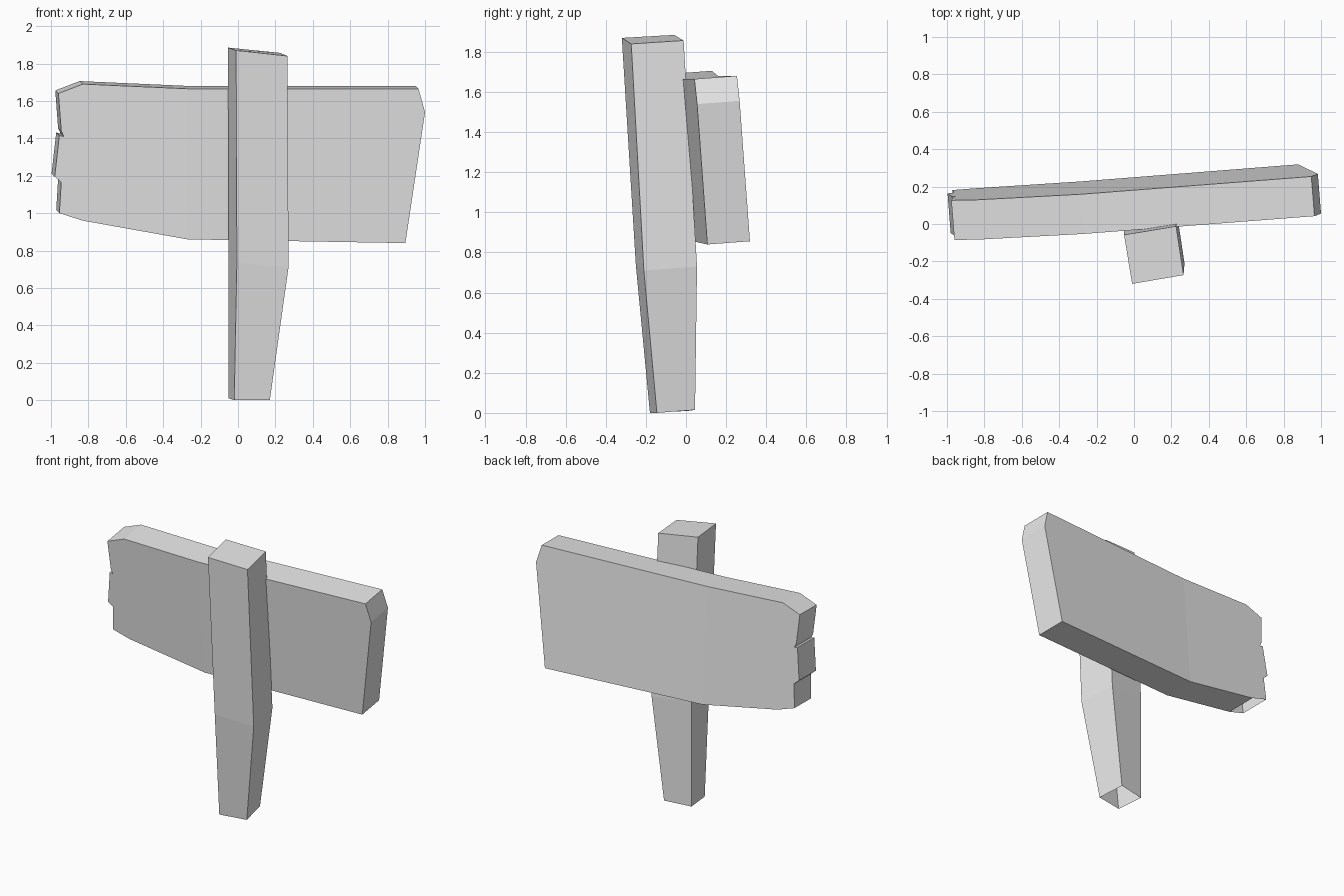
import bpy
import bmesh
from mathutils import Vector

cube = bpy.data.objects.get("Cube")
if cube:
    bpy.data.objects.remove(cube, do_unlink=True)

# One flat grey for the whole sign
grey = bpy.data.materials.new("plain_grey")
grey.use_nodes = True
grey.diffuse_color = (0.8, 0.8, 0.8, 1)
grey.node_tree.nodes["Principled BSDF"].inputs["Base Color"].default_value = (0.8, 0.8, 0.8, 1)


def loft(name, rings, caps, open_faces=()):
    """Join matching rings with quads, cap both ends, then remove the open faces."""
    bm = bmesh.new()
    loops = [[bm.verts.new(p) for p in ring] for ring in rings]
    n = len(rings[0])
    sides = []
    for a, b in zip(loops, loops[1:]):
        for i in range(n):
            j = (i + 1) % n
            sides.append(bm.faces.new((a[i], a[j], b[j], b[i])))
    ends = []
    for cap in caps:
        for loop in (loops[0], loops[-1]):
            ends.append(bm.faces.new([loop[i] for i in cap]))
    bmesh.ops.recalc_face_normals(bm, faces=bm.faces[:])
    everything = sides + ends
    bmesh.ops.delete(bm, geom=[everything[i] for i in open_faces], context='FACES_ONLY')
    mesh = bpy.data.meshes.new(name)
    bm.to_mesh(mesh)
    bm.free()
    mesh.materials.append(grey)
    obj = bpy.data.objects.new(name, mesh)
    bpy.context.collection.objects.link(obj)
    return obj


# Leaning post: straight shaft, tapered foot, open underneath
post_rings = [
    [(-0.02, -0.18, 0.0), (0.17, -0.145, 0.0), (0.14, 0.045, 0.015), (-0.05, 0.01, 0.01)],
    [(-0.006, -0.25, 0.735), (0.27, -0.21, 0.71), (0.23, 0.055, 0.73), (-0.05, 0.012, 0.75)],
    [(-0.01, -0.32, 1.87), (0.265, -0.273, 1.84), (0.225, -0.012, 1.857), (-0.053, -0.058, 1.885)],
]
loft("post", post_rings, [range(4)], open_faces=[8])

# Board outline (x, z), clockwise from the top of the bend, notched on the -x end
BEND = -0.27
outline = [
    (BEND, 1.665), (0.965, 1.665), (1.0, 1.54), (0.895, 0.84), (BEND, 0.86),
    (-0.83, 0.96), (-0.955, 1.0), (-0.945, 1.165), (-0.98, 1.195),
    (-0.955, 1.415), (-0.932, 1.41), (-0.945, 1.44), (-0.96, 1.64), (-0.83, 1.69),
]


def front_point(x, z):
    """Lean the board forward and bow it slightly at the bend."""
    slope = 0.077 if x > BEND else 0.05
    return Vector((x, -0.053 + slope * (x - BEND) - 0.085 * (z - 1.665), z))


front = [front_point(x, z) for x, z in outline]
back = [p + Vector((-0.017, 0.212, 0.016)) for p in front]
right_part = range(0, 5)
notched_part = [0] + list(range(4, len(outline)))
loft("board", [front, back], [right_part, notched_part], open_faces=[5])
